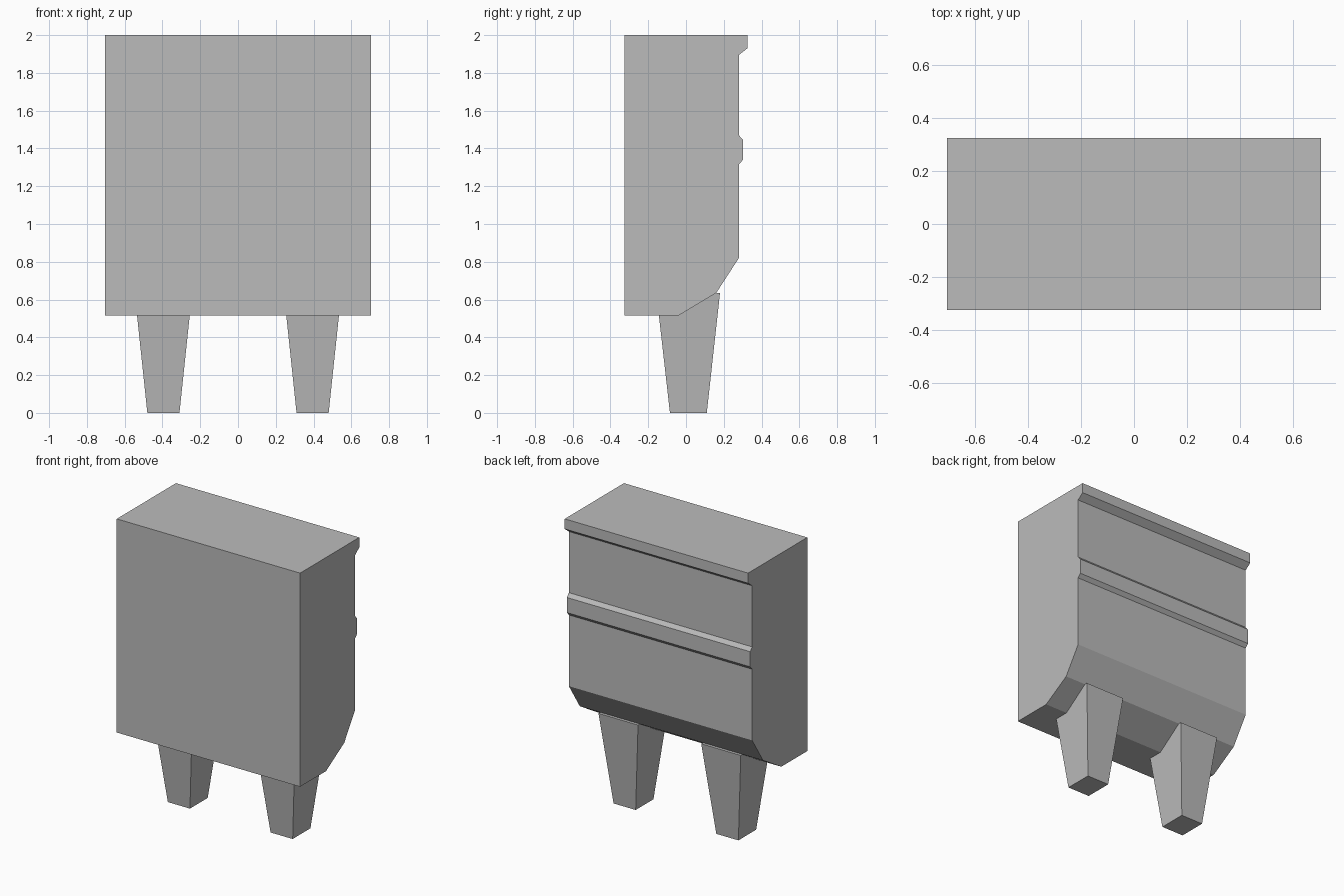
import bpy
import bmesh

cube = bpy.data.objects.get("Cube")
if cube:
    bpy.data.objects.remove(cube, do_unlink=True)

grey = bpy.data.materials.new("plain grey")
grey.use_nodes = True
colour = (0.5, 0.5, 0.5, 1)
grey.diffuse_color = colour
grey.node_tree.nodes["Principled BSDF"].inputs["Base Color"].default_value = colour


def loft(name, ring_a, ring_b):
    """Join two matching outlines into a closed solid."""
    bm = bmesh.new()
    a = [bm.verts.new(p) for p in ring_a]
    b = [bm.verts.new(p) for p in ring_b]
    bm.faces.new(a)
    bm.faces.new(b)
    n = len(a)
    for i in range(n):
        j = (i + 1) % n
        bm.faces.new((a[i], a[j], b[j], b[i]))
    bmesh.ops.recalc_face_normals(bm, faces=bm.faces[:])
    mesh = bpy.data.meshes.new(name)
    bm.to_mesh(mesh)
    bm.free()
    mesh.materials.append(grey)
    obj = bpy.data.objects.new(name, mesh)
    bpy.context.collection.objects.link(obj)
    return obj


def rectangle(x0, x1, y0, y1, z):
    return [(x0, y0, z), (x1, y0, z), (x1, y1, z), (x0, y1, z)]


# Body: side profile (y, z) with top lip, middle rail and angled underside
profile = [
    (-0.325, 0.515), (-0.04, 0.515), (0.16, 0.635), (0.28, 0.82),
    (0.28, 1.315), (0.302, 1.34), (0.302, 1.445), (0.28, 1.47),
    (0.28, 1.895), (0.325, 1.93), (0.325, 2.0), (-0.325, 2.0),
]
half_width = 0.705
loft("body",
     [(-half_width, y, z) for y, z in profile],
     [(half_width, y, z) for y, z in profile])

# Tapered legs, set partly into the angled underside
for side, centre in (("left", 0.395), ("right", -0.395)):
    loft(side + "_leg",
         rectangle(centre - 0.085, centre + 0.085, -0.085, 0.11, 0),
         rectangle(centre - 0.152, centre + 0.152, -0.157, 0.18, 0.635))
